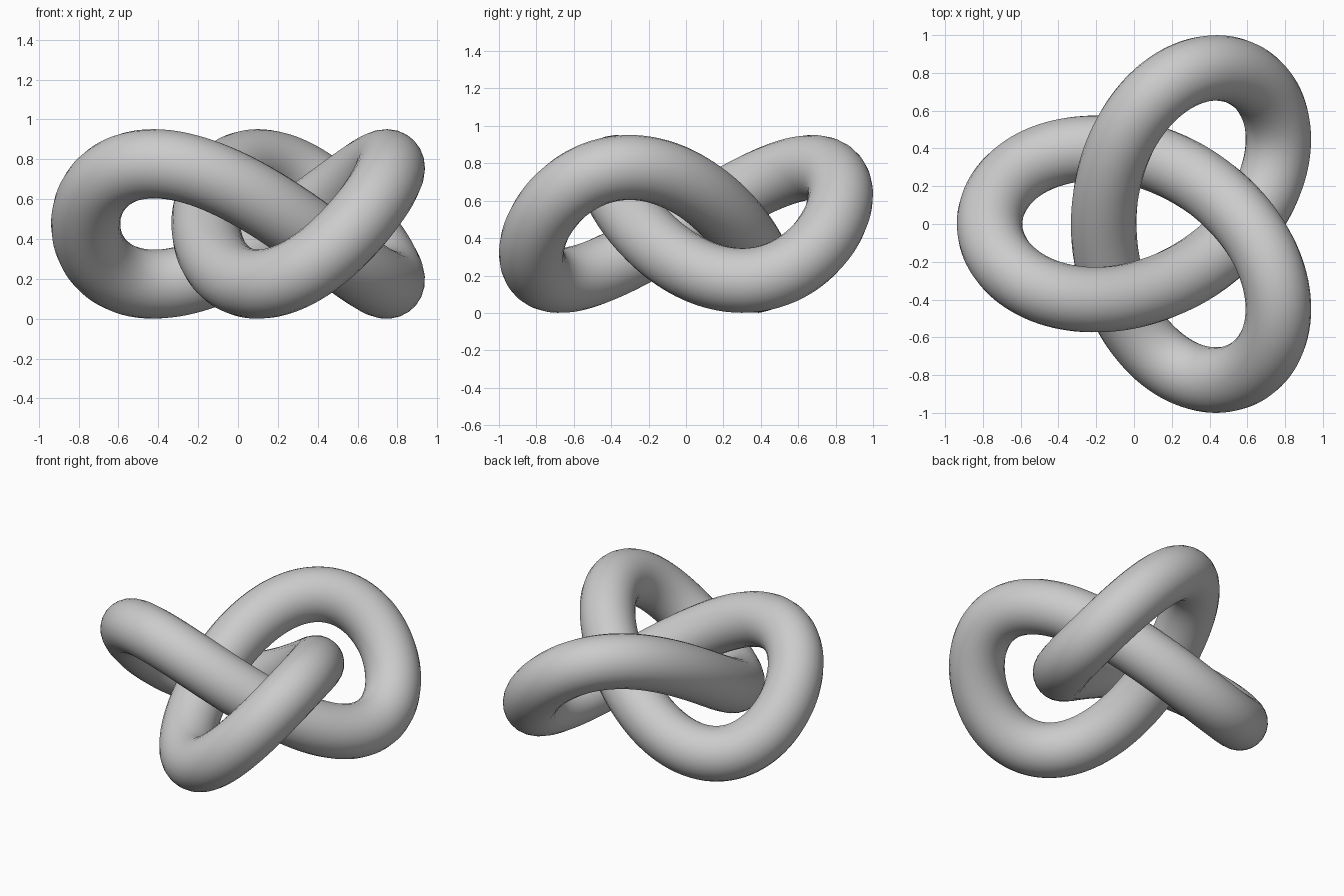
import bpy
from math import sin, cos, pi

if "Cube" in bpy.data.objects:
    bpy.data.objects.remove(bpy.data.objects["Cube"], do_unlink=True)

SCALE = 0.302      # size of the knot path
RADIUS = 0.1737    # tube thickness
STEPS = 240

# Plain grey material
grey = bpy.data.materials.new("plain grey")
grey.use_nodes = True
colour = (0.6, 0.6, 0.6, 1.0)
grey.diffuse_color = colour
grey.node_tree.nodes["Principled BSDF"].inputs["Base Color"].default_value = colour


def knot_point(t):
    """Trefoil path, centred on its bounds and resting on the ground."""
    x = cos(t) - 2 * cos(2 * t) + 15 / 32
    y = sin(t) + 2 * sin(2 * t)
    z = sin(3 * t) + 1
    return x * SCALE, y * SCALE, z * SCALE + RADIUS


# Closed path with a round bevel
path = bpy.data.curves.new("trefoil_tube", "CURVE")
path.dimensions = "3D"
path.bevel_depth = RADIUS
path.bevel_resolution = 10
spline = path.splines.new("POLY")
spline.points.add(STEPS - 1)
for i, point in enumerate(spline.points):
    point.co = (*knot_point(2 * pi * i / STEPS), 1)
spline.use_cyclic_u = True
spline.use_smooth = True
path.materials.append(grey)

# Turn the tube into a smooth mesh
tube = bpy.data.objects.new("trefoil_tube", path)
bpy.context.collection.objects.link(tube)
bpy.ops.object.select_all(action="DESELECT")
tube.select_set(True)
bpy.context.view_layer.objects.active = tube
bpy.ops.object.convert(target="MESH")
bpy.ops.object.shade_smooth()
